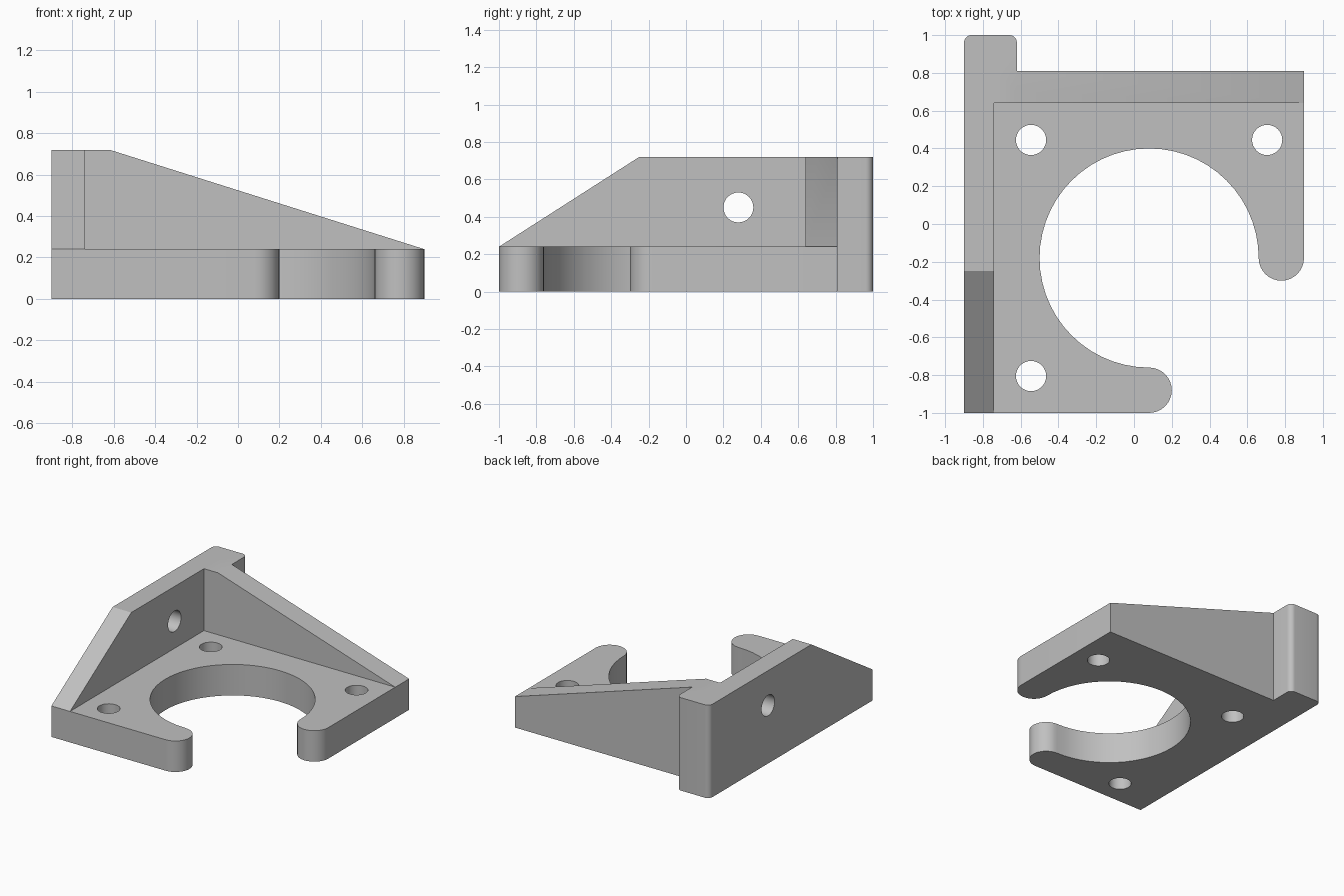
import bpy
import bmesh
from math import cos, sin, radians
from mathutils import Matrix, Vector

cube = bpy.data.objects.get("Cube")
if cube:
    bpy.data.objects.remove(cube, do_unlink=True)

grey = bpy.data.materials.new("light_grey")
grey.use_nodes = True
colour = (0.53, 0.53, 0.53, 1)
grey.diffuse_color = colour
grey.node_tree.nodes["Principled BSDF"].inputs["Base Color"].default_value = colour

# Overall dimensions
X, FRONT, BACK, END = 0.9, -1.0, 0.81, 1.0
BASE, TOP, WALL = 0.24, 0.72, 0.16
CX, CY, BORE, TIP = 0.08, -0.18, 0.58, 0.12
HOLE, SPACING = 0.08, 0.625


def arc(cx, cy, r, start, end, steps):
    angles = [radians(start + (end - start) * i / steps) for i in range(steps + 1)]
    return [(cx + r * cos(a), cy + r * sin(a)) for a in angles]


def prism(name, profile, place, depth):
    """Extrude a flat profile; place maps a profile point to 3D."""
    bm = bmesh.new()
    face = bm.faces.new([bm.verts.new(place(u, v)) for u, v in profile])
    side = bmesh.ops.extrude_face_region(bm, geom=[face])["geom"]
    verts = [g for g in side if isinstance(g, bmesh.types.BMVert)]
    bmesh.ops.translate(bm, verts=verts, vec=Vector(depth))
    bmesh.ops.recalc_face_normals(bm, faces=bm.faces)
    return finish(name, bm)


def cylinder(name, centre, axis):
    bm = bmesh.new()
    turn = Vector((0, 0, 1)).rotation_difference(Vector(axis)).to_matrix().to_4x4()
    bmesh.ops.create_cone(bm, cap_ends=True, segments=32, radius1=HOLE, radius2=HOLE,
                          depth=0.6, matrix=Matrix.Translation(centre) @ turn)
    return finish(name, bm)


def finish(name, bm):
    mesh = bpy.data.meshes.new(name)
    bm.to_mesh(mesh)
    bm.free()
    mesh.materials.append(grey)
    obj = bpy.data.objects.new(name, mesh)
    bpy.context.collection.objects.link(obj)
    return obj


def combine(target, tool, operation):
    mod = target.modifiers.new(operation.lower(), 'BOOLEAN')
    mod.operation, mod.solver, mod.object = operation, 'EXACT', tool
    bpy.context.view_layer.objects.active = target
    bpy.ops.object.modifier_apply(modifier=mod.name)
    bpy.data.objects.remove(tool, do_unlink=True)


# Base plate with the open round bore and two rounded jaw tips
outline = [(-X, FRONT)]
outline += arc(CX, CY - BORE - TIP, TIP, -90, 90, 16)
outline += arc(CX, CY, BORE, 270, 0, 42)[1:]
outline += arc(CX + BORE + TIP, CY, TIP, 180, 360, 16)[1:]
outline += [(X, BACK), (-X, BACK)]
bracket = prism("bracket", outline, lambda x, y: (x, y, 0), (0, 0, BASE))

# Side wall with a sloping front
side = [(FRONT, 0), (FRONT, BASE), (-0.25, TOP), (0.9, TOP), (0.9, 0)]
side_wall = prism("side_wall", side, lambda y, z: (-X, y, z), (WALL, 0, 0))

# Back wall tapering down to the plate
back = [(-X, 0), (-X, TOP), (-0.62, TOP), (X, BASE), (X, 0)]
back_wall = prism("back_wall", back, lambda x, z: (x, BACK, z), (0, -0.17, 0))

# Rear tab with rounded corners
tab = [(-X, 0.7), (-0.62, 0.7)]
tab += arc(-0.66, END - 0.04, 0.04, 0, 90, 8) + arc(-X + 0.04, END - 0.04, 0.04, 90, 180, 8)
rear_tab = prism("rear_tab", tab, lambda x, y: (x, y, 0), (0, 0, TOP))

for part in (side_wall, back_wall, rear_tab):
    combine(bracket, part, 'UNION')

# Screw holes through the plate and one through the side wall
for sx, sy in ((-1, -1), (-1, 1), (1, 1)):
    drill = cylinder("plate_hole", (CX + sx * SPACING, CY + sy * SPACING, 0.1), (0, 0, 1))
    combine(bracket, drill, 'DIFFERENCE')
combine(bracket, cylinder("wall_hole", (-X, 0.28, 0.45), (1, 0, 0)), 'DIFFERENCE')

bpy.ops.object.select_all(action='DESELECT')
bracket.select_set(True)
bpy.context.view_layer.objects.active = bracket
bpy.ops.object.shade_smooth_by_angle(angle=radians(30))
